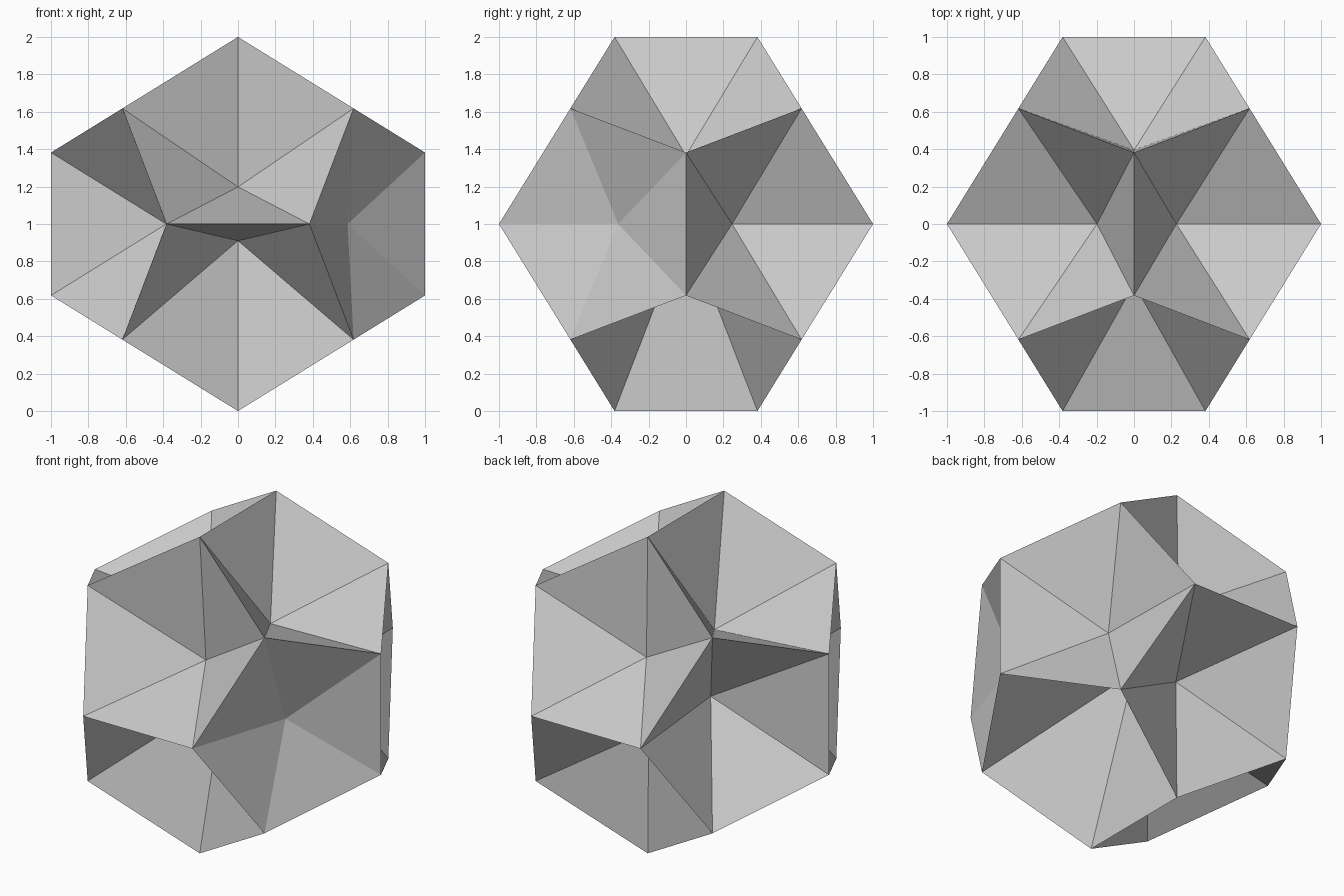
import bpy, bmesh, math
from mathutils import Vector

if "Cube" in bpy.data.objects:
    bpy.data.objects.remove(bpy.data.objects["Cube"])

G = (math.sqrt(5) - 1) / 2          # golden ratio inverse, 0.618
S = (1, -1)

# Corners of a regular dodecahedron that touches the +-1 cube
corners = [Vector((x, y, z)) * G for x in S for y in S for z in S]
for a in S:
    for b in S:
        p, q = a * G * G, b
        corners += [Vector((0, p, q)), Vector((p, q, 0)), Vector((q, 0, p))]

# Dimple apex per face: sign pair -> fraction of the distance centre-to-face
front_back = {(-1, 1): 0.443, (-1, -1): 0.20, (1, 1): 0.546, (1, -1): 0.515}   # y, z
top_bottom = {(1, 1): 0.507, (-1, 1): 0.443, (1, -1): 0.01, (-1, -1): 0.24}    # x, z
sides = {(1, -1): 0.81, (1, 1): 0.55, (-1, -1): 0.53, (-1, 1): 0.42}           # x, y
M, N = 0.7236, 0.4472
faces = [(Vector((0, a * M, b * N)), t) for (a, b), t in front_back.items()]
faces += [(Vector((a * N, 0, b * M)), t) for (a, b), t in top_bottom.items()]
faces += [(Vector((a * M, b * N, 0)), t) for (a, b), t in sides.items()]

bm = bmesh.new()
lift = Vector((0, 0, 1))
verts = [bm.verts.new(c + lift) for c in corners]

# Each pentagon becomes an inward five-sided pyramid
for centre, depth in faces:
    n = centre.normalized()
    ring = sorted(range(20), key=lambda i: -corners[i].dot(n))[:5]
    u = (corners[ring[0]] - centre).normalized()
    v = n.cross(u)
    ring.sort(key=lambda i: math.atan2((corners[i] - centre).dot(v),
                                       (corners[i] - centre).dot(u)))
    apex = bm.verts.new(centre * depth + lift)
    for i in range(5):
        bm.faces.new((verts[ring[i]], verts[ring[(i + 1) % 5]], apex))

mesh = bpy.data.meshes.new("dimpled_dodecahedron")
bm.to_mesh(mesh)
bm.free()
obj = bpy.data.objects.new("dimpled_dodecahedron", mesh)
bpy.context.collection.objects.link(obj)
